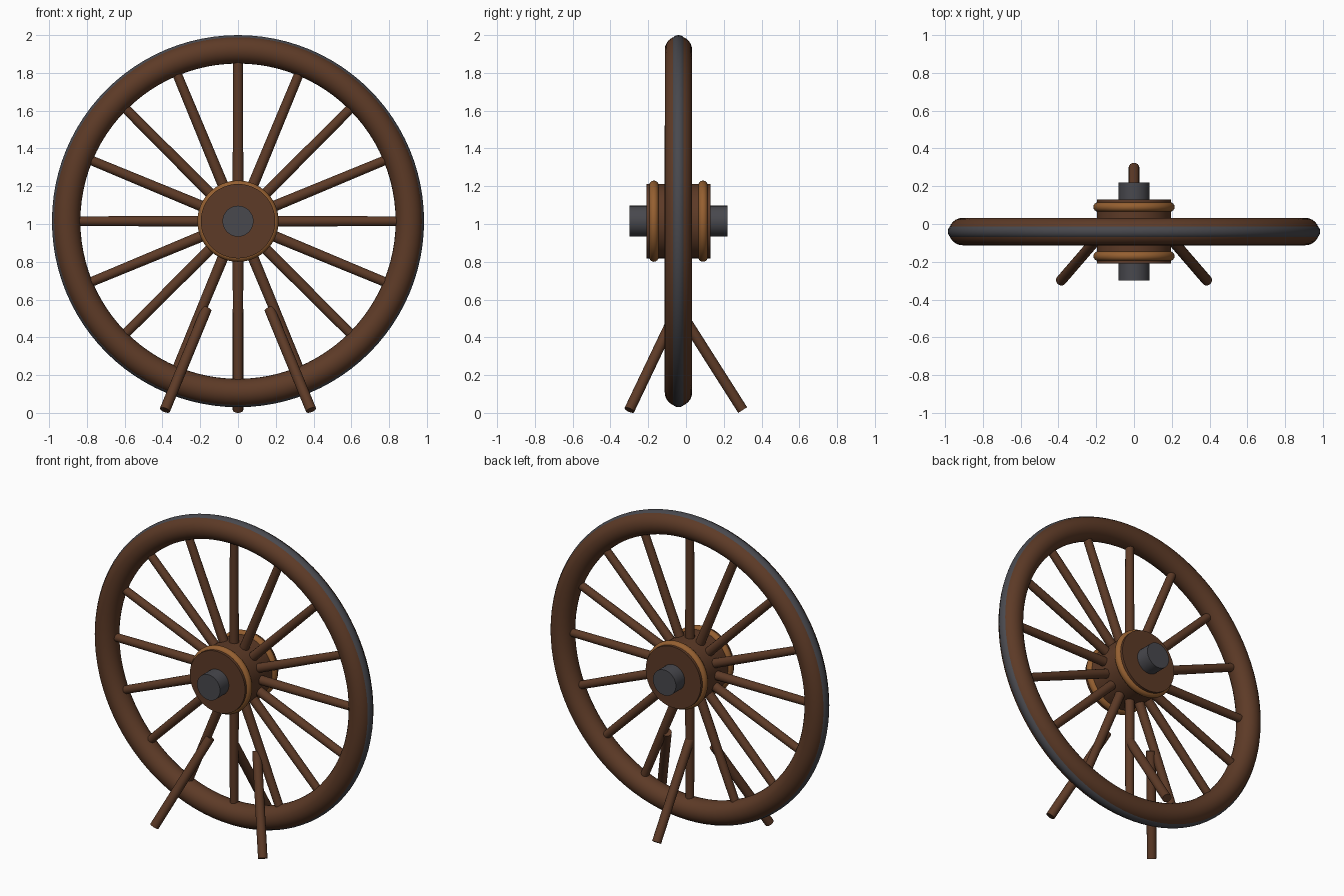
import bpy, math
from mathutils import Vector

if "Cube" in bpy.data.objects:
    bpy.data.objects.remove(bpy.data.objects["Cube"])

CENTRE = Vector((0, -0.04, 1.015))


def material(name, rgb):
    m = bpy.data.materials.new(name)
    m.diffuse_color = (*rgb, 1)
    m.use_nodes = True
    m.node_tree.nodes["Principled BSDF"].inputs["Base Color"].default_value = m.diffuse_color
    return m


WOOD = material("dark_wood", (0.11, 0.043, 0.02))
BAND = material("copper_band", (0.30, 0.115, 0.03))
IRON = material("dark_iron", (0.065, 0.065, 0.075))


def finish(name, mat):
    ob = bpy.context.object
    ob.name = name
    ob.data.materials.append(mat)
    bpy.ops.object.shade_smooth_by_angle(angle=math.radians(40))
    return ob


def ring(name, mat, major, minor, y=0.0, sides=24):
    bpy.ops.mesh.primitive_torus_add(
        major_segments=96, minor_segments=sides, major_radius=major,
        minor_radius=minor, location=CENTRE + Vector((0, y, 0)),
        rotation=(math.pi / 2, 0, 0))
    return finish(name, mat)


def rod(name, mat, start, end, r1, r2, sides=16):
    start, end = Vector(start), Vector(end)
    axis = end - start
    bpy.ops.mesh.primitive_cone_add(
        vertices=sides, radius1=r1, radius2=r2, depth=axis.length,
        location=(start + end) / 2,
        rotation=axis.to_track_quat('Z', 'Y').to_euler())
    return finish(name, mat)


# Wooden rim with the iron tyre showing along its outer edge
ring("rim", WOOD, 0.907, 0.0725)
ring("iron_tyre", IRON, 0.946, 0.039)

# Hub, axle and the two bands
for name, mat, half, radius, sides in (("hub", WOOD, 0.17, 0.197, 48),
                                       ("axle", IRON, 0.26, 0.082, 32)):
    offset = Vector((0, half, 0))
    rod(name, mat, CENTRE - offset, CENTRE + offset, radius, radius, sides)
for name, y in (("front_hub_band", -0.13), ("back_hub_band", 0.13)):
    ring(name, BAND, 0.19, 0.025, y, 16)

# Sixteen spokes, slightly thinner towards the rim
for i in range(16):
    a = i * math.tau / 16
    d = Vector((math.cos(a), 0, math.sin(a)))
    rod(f"spoke_{i + 1}", WOOD, CENTRE + d * 0.15, CENTRE + d * 0.87, 0.029, 0.025)

# Three stand legs: two splayed forward, one behind
for name, foot, top in (
        ("left_front_leg", (-0.387, -0.30, 0.015), (-0.167, -0.045, 0.55)),
        ("right_front_leg", (0.387, -0.30, 0.015), (0.167, -0.045, 0.55)),
        ("back_leg", (0, 0.30, 0.015), (0, -0.04, 0.55))):
    rod(name, WOOD, foot, top, 0.028, 0.028)
